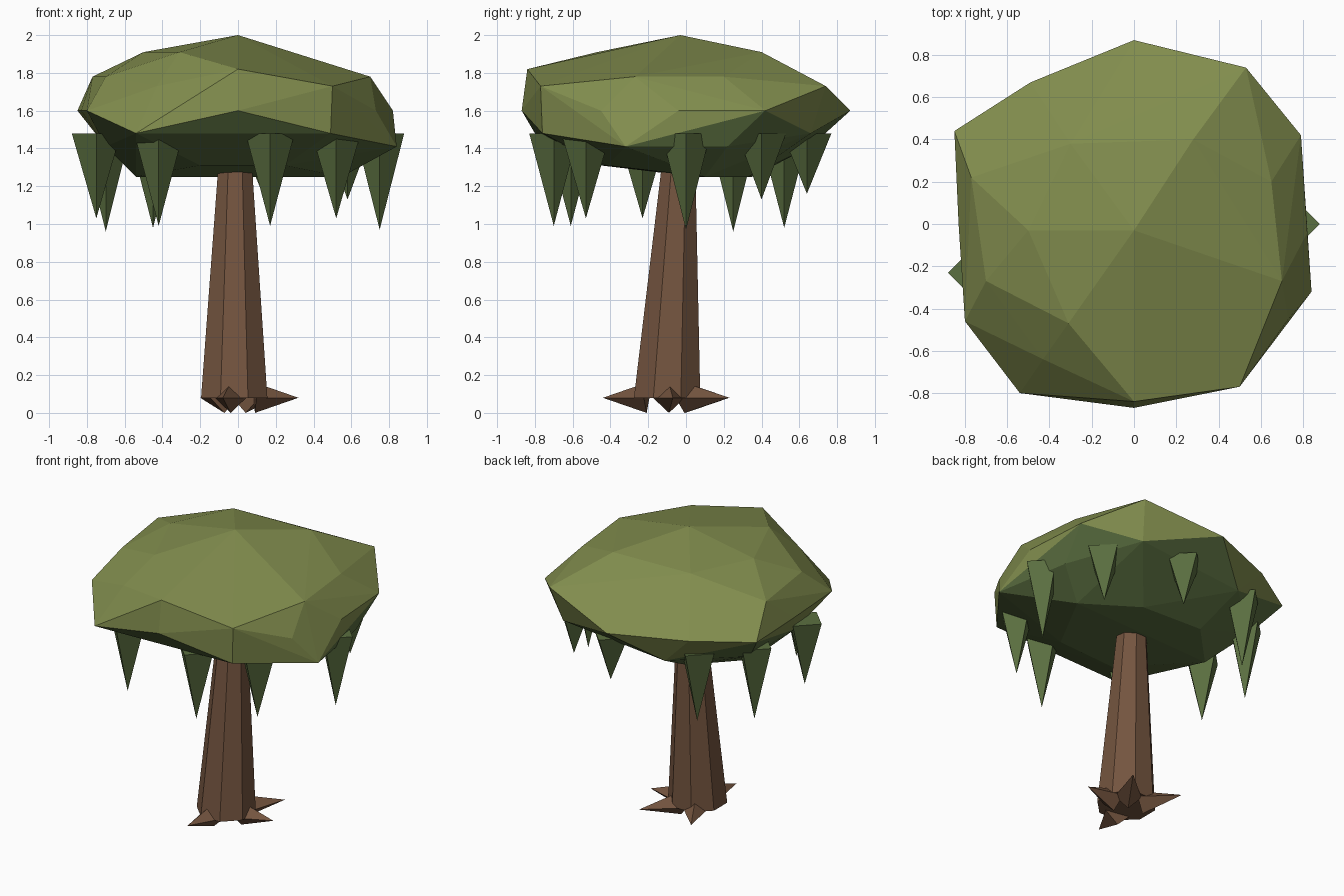
import bpy
import bmesh
from math import radians
from mathutils import Vector, Matrix

default_cube = bpy.data.objects.get("Cube")
if default_cube:
    bpy.data.objects.remove(default_cube, do_unlink=True)


def make_material(name, colour):
    material = bpy.data.materials.new(name)
    material.use_nodes = True
    material.diffuse_color = (*colour, 1)
    shader = next(n for n in material.node_tree.nodes if n.type == "BSDF_PRINCIPLED")
    shader.inputs["Base Color"].default_value = (*colour, 1)
    return material


light_leaf = make_material("light leaf green", (.22, .265, .075))
dark_leaf = make_material("dark leaf green", (.105, .16, .052))
bark = make_material("brown bark", (.175, .09, .05))


def finish(name, bm, *materials):
    """Turn a bmesh into a flat shaded object."""
    bmesh.ops.recalc_face_normals(bm, faces=bm.faces[:])
    mesh = bpy.data.meshes.new(name)
    bm.to_mesh(mesh)
    bm.free()
    for material in materials:
        mesh.materials.append(material)
    obj = bpy.data.objects.new(name, mesh)
    bpy.context.scene.collection.objects.link(obj)
    return obj


def spike(name, base, tip, side, up, material):
    """Four-sided pyramid on a diamond base spanned by side and up."""
    bm = bmesh.new()
    ring = [bm.verts.new(base + offset) for offset in (side, up, -side, -up)]
    point = bm.verts.new(tip)
    bm.faces.new(ring)
    for i, corner in enumerate(ring):
        bm.faces.new((corner, ring[(i + 1) % len(ring)], point))
    return finish(name, bm, material)


# Canopy: faceted crown wrapped around uneven rings, each given by its height
crown_rings = {
    2.0: [(0, -.03)],
    1.91: [(-.31, -.47), (-.5, -.03), (-.3, .38), (.28, .4)],
    1.87: [(.4, -.03), (.2, -.4)],
    1.82: [(0, -.84)],
    1.78: [(-.77, .22), (-.7, -.27), (.7, -.27), (.65, .2)],
    1.73: [(.5, -.77), (.53, .74), (-.43, -.64)],
    1.6: [(0, .87), (.79, .42), (.82, -.04), (.73, -.45), (0, -.87),
          (-.8, -.46), (-.83, 0), (-.85, .44), (-.49, .67)],
    1.48: [(-.54, -.8), (.49, -.76), (.48, .66)],
    1.41: [(.84, -.32), (.75, .22), (-.7, -.2), (-.7, .3), (-.3, .66)],
    1.31: [(-.2, -.45), (.25, -.42)],
    1.25: [(-.54, .05), (.55, .1), (.2, .33), (-.25, .35)],
}
bm = bmesh.new()
for height, ring in crown_rings.items():
    for x, y in ring:
        bm.verts.new((x, y, height))
hull = bmesh.ops.convex_hull(bm, input=bm.verts[:])
loose = [v for v in hull["geom_interior"] if isinstance(v, bmesh.types.BMVert)]
bmesh.ops.delete(bm, geom=loose, context="VERTS")
# Underside of the crown is darker
for face in bm.faces:
    face.material_index = int(face.calc_center_median().z < 1.525)
finish("canopy", bm, light_leaf, dark_leaf)

# Hanging leaves: upside-down pyramids around the rim, given by their tips
hanging_tips = [
    (-.75, -.23, 1.03), (-.7, .25, .96), (-.45, .52, .98),
    (-.42, -.61, .99), (.17, -.7, .99), (.52, -.53, 1.03),
    (.58, .4, 1.13), (.75, 0, .97), (.13, .64, 1.16),
]
for number, (x, y, z) in enumerate(hanging_tips, start=1):
    spike(f"hanging_leaves_{number}", Vector((x, y, 1.48)), Vector((x, y, z)),
          Vector((.13, 0, 0)), Vector((0, .13, 0)), dark_leaf)

# Trunk: tapered eight-sided column leaning slightly back
trunk_foot = Vector((-.02, -.1, .08))
trunk_head = Vector((-.015, -.04, 1.3))
bm = bmesh.new()
bmesh.ops.create_cone(bm, cap_ends=True, segments=8, radius1=.19, radius2=.097,
                      depth=1, matrix=Matrix.Rotation(radians(22.5), 4, "Z"))
for vert in bm.verts:
    anchor = trunk_head if vert.co.z > 0 else trunk_foot
    vert.co = anchor + Vector((vert.co.x, vert.co.y, 0))
finish("trunk", bm, bark)

# Roots: pyramids lying on their side, pointing out from the trunk
root_tips = {"front": (-.08, -.44), "left": (.32, -.07),
             "back_left": (.2, .23), "back_right": (-.2, .23)}
up = Vector((0, 0, 1))
for place, (x, y) in root_tips.items():
    tip = Vector((x, y, trunk_foot.z))
    outward = (tip - trunk_foot).normalized()
    spike(f"{place}_root", trunk_foot + outward * .11, tip,
          outward.cross(up) * .085, up * .08, bark)
